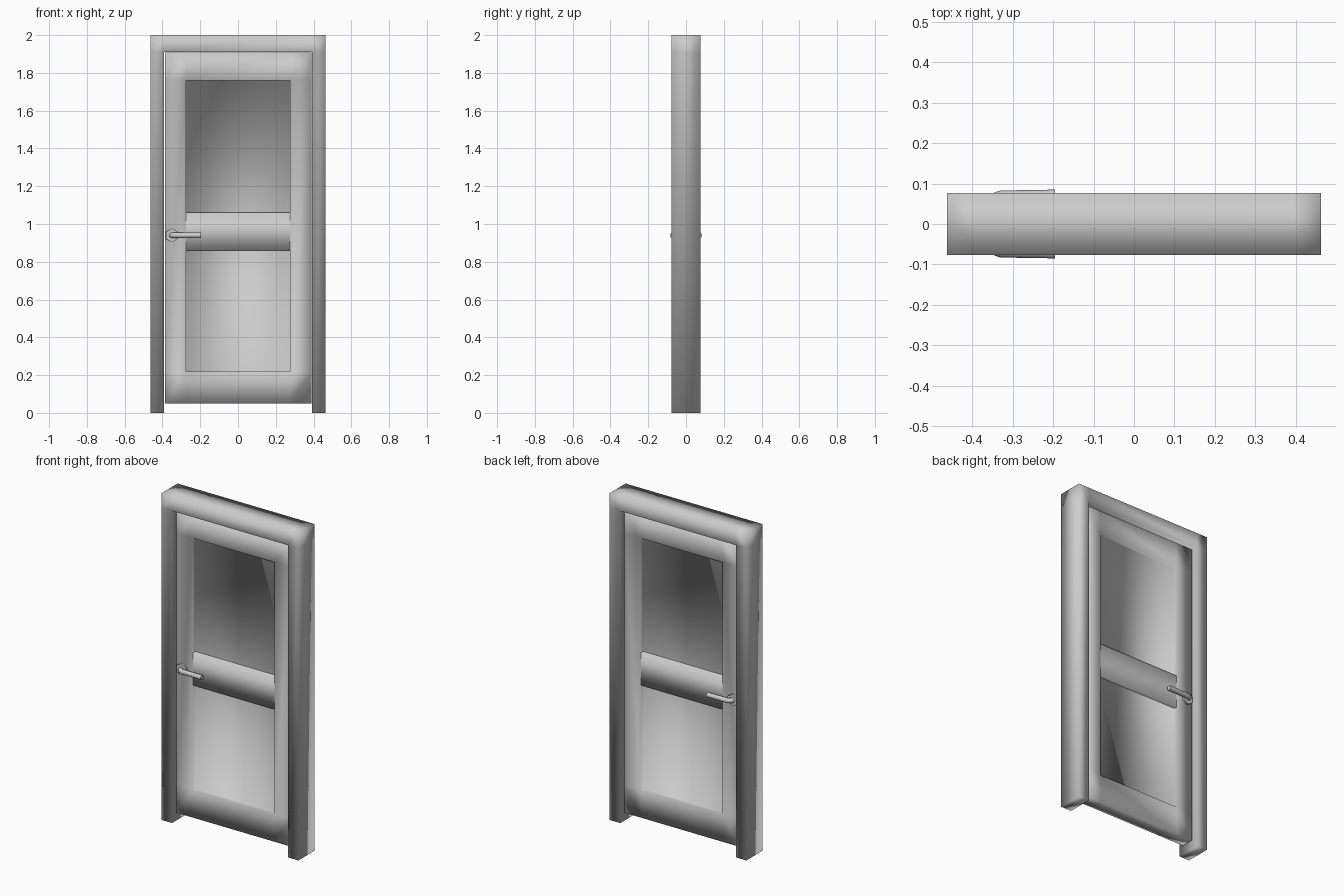
import bpy, bmesh, math
from mathutils import Vector

if "Cube" in bpy.data.objects:
    bpy.data.objects.remove(bpy.data.objects["Cube"])


def finish(name, bm):
    """Turn a bmesh into a softly shaded object."""
    bmesh.ops.recalc_face_normals(bm, faces=bm.faces)
    mesh = bpy.data.meshes.new(name)
    bm.to_mesh(mesh)
    bm.free()
    mesh.shade_smooth()
    obj = bpy.data.objects.new(name, mesh)
    bpy.context.collection.objects.link(obj)
    return obj


def slab(xs, zs, half_depth, skip=()):
    """Grid of xz cells, given thickness in y; skipped cells stay open."""
    bm = bmesh.new()
    v = {(i, j): bm.verts.new((x, -half_depth, z))
         for i, x in enumerate(xs) for j, z in enumerate(zs)}
    for i in range(len(xs) - 1):
        for j in range(len(zs) - 1):
            if (i, j) not in skip:
                bm.faces.new((v[i, j], v[i + 1, j], v[i + 1, j + 1], v[i, j + 1]))
    out = bmesh.ops.extrude_face_region(bm, geom=bm.faces[:], use_keep_orig=True)
    moved = [g for g in out["geom"] if isinstance(g, bmesh.types.BMVert)]
    bmesh.ops.translate(bm, verts=moved, vec=(0, 2 * half_depth, 0))
    bmesh.ops.recalc_face_normals(bm, faces=bm.faces)
    return bm


# Door frame: two posts and a head
finish("door_frame", slab([-0.463, -0.393, 0.391, 0.463], [0, 1.91, 2.0],
                          0.077, skip=[(1, 0)]))

# Door leaf with a recessed panel on both sides
DOOR_Y, RECESS = 0.04, 0.02
bm = slab([-0.387, -0.275, 0.275, 0.39], [0.05, 0.22, 1.76, 1.908], DOOR_Y)
centre = [f for f in bm.faces if abs(f.normal.y) > 0.9
          and abs(f.calc_center_median().x) < 0.1
          and 0.5 < f.calc_center_median().z < 1.5]
for f in bmesh.ops.extrude_discrete_faces(bm, faces=centre)["faces"]:
    side = 1 if f.calc_center_median().y > 0 else -1
    bmesh.ops.translate(bm, verts=f.verts[:], vec=(0, -side * RECESS, 0))
finish("door_leaf", bm)

# Middle rail, its ends butting against the leaf
bm = slab([-0.275, 0.275], [0.86, 1.06], DOOR_Y)
ends = [f for f in bm.faces if abs(f.normal.x) > 0.9]
bmesh.ops.delete(bm, geom=ends, context="FACES_ONLY")
finish("middle_rail", bm)

# Rosette and lever handle on each side
HX, HZ = -0.35, 0.94
for side, label in ((-1, "front"), (1, "back")):
    bpy.ops.mesh.primitive_cylinder_add(
        vertices=6, radius=0.037, depth=0.012,
        location=(HX, side * (DOOR_Y + 0.005), HZ), rotation=(math.pi / 2, 0, 0))
    bpy.context.object.name = label + "_rosette"
    bpy.ops.object.shade_smooth_by_angle(angle=math.radians(65))

    curve = bpy.data.curves.new(label + "_lever", "CURVE")
    curve.dimensions = "3D"
    curve.bevel_depth = 0.015
    curve.bevel_resolution = 2
    curve.use_fill_caps = True
    path = [(HX, 0.035), (HX, 0.055), (HX + 0.006, 0.063),
            (HX + 0.022, 0.068), (-0.195, 0.07)]
    spline = curve.splines.new("POLY")
    spline.points.add(len(path) - 1)
    for p, (x, y) in zip(spline.points, path):
        p.co = (x, side * y, HZ, 1)
    lever = bpy.data.objects.new(label + "_lever", curve)
    bpy.context.collection.objects.link(lever)
    bpy.ops.object.select_all(action="DESELECT")
    lever.select_set(True)
    bpy.context.view_layer.objects.active = lever
    bpy.ops.object.convert(target="MESH")
    bpy.ops.object.shade_smooth_by_angle(angle=math.radians(50))
